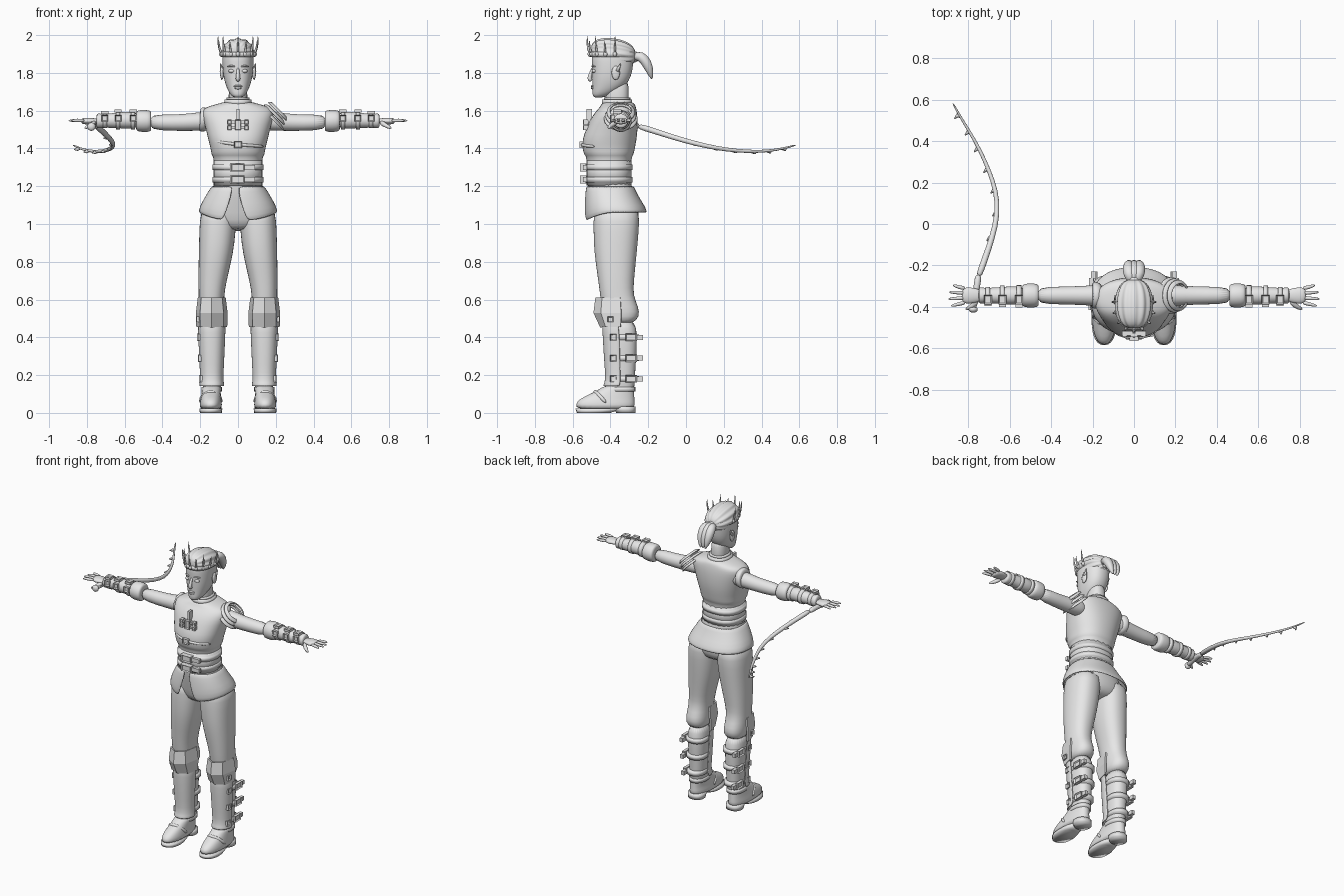
import bpy, bmesh, math
from mathutils import Vector, Matrix

if "Cube" in bpy.data.objects:
    bpy.data.objects.remove(bpy.data.objects["Cube"], do_unlink=True)

clay = bpy.data.materials.new("plain_grey")
clay.use_nodes = True
clay.diffuse_color = (0.8, 0.8, 0.8, 1)
clay.node_tree.nodes["Principled BSDF"].inputs["Base Color"].default_value = clay.diffuse_color
ARM_Y = -.345
FULL = 2 * math.pi


def finish(name, bm, smooth=True, level=0, thick=0):
    """Turn a bmesh into a named object with the shared material."""
    bmesh.ops.recalc_face_normals(bm, faces=bm.faces)
    mesh = bpy.data.meshes.new(name)
    bm.to_mesh(mesh)
    bm.free()
    mesh.materials.append(clay)
    mesh.polygons.foreach_set("use_smooth", [smooth] * len(mesh.polygons))
    obj = bpy.data.objects.new(name, mesh)
    bpy.context.scene.collection.objects.link(obj)
    if thick:
        solid = obj.modifiers.new("thickness", 'SOLIDIFY')
        solid.thickness, solid.offset = thick, 0
    if level:
        obj.modifiers.new("rounding", 'SUBSURF').levels = level
    return obj


def skin(name, rings, wrap=True, cap=True, **style):
    """Bridge a sequence of point rings."""
    bm = bmesh.new()
    rows = [[bm.verts.new(p) for p in ring] for ring in rings]
    count = len(rows[0])
    for low, high in zip(rows, rows[1:]):
        for i in range(count if wrap else count - 1):
            j = (i + 1) % count
            bm.faces.new((low[i], low[j], high[j], high[i]))
    if wrap and cap:
        bm.faces.new(rows[0])
        bm.faces.new(rows[-1])
    return finish(name, bm, **style)


def oval(z, x, half, front, back, start=0, end=FULL, n=24, power=2.3):
    """Horizontal superellipse; angle zero faces the front."""
    mid, depth = (front + back) / 2, (back - front) / 2
    bend = lambda t: math.copysign(abs(t) ** (2 / power), t)
    closed = end - start >= FULL
    angles = [start + (end - start) * i / n for i in range(n if closed else n + 1)]
    return [Vector((x + half * bend(math.sin(a)), mid - depth * bend(math.cos(a)), z)) for a in angles]


def loft(name, rows, side=1, level=1):
    return skin(name, [oval(z, x * side, h, f, b) for z, x, h, f, b in rows], level=level)


def band(name, z, x, half, front, back, height):
    loft(name, [(z - height / 2, x, half, front, back), (z + height / 2, x, half, front, back)], level=0)


def tube(name, path, radii, n=12, level=1, ref=(0, 0, 1)):
    """Round tube of changing radius along a path."""
    path = [Vector(p) for p in path]
    rings = []
    for i, (p, r) in enumerate(zip(path, radii)):
        t = (path[min(i + 1, len(path) - 1)] - path[max(i - 1, 0)]).normalized()
        u = t.cross(Vector(ref)).normalized()
        v = u.cross(t)
        rings.append([p + r * (u * math.cos(FULL * k / n) + v * math.sin(FULL * k / n)) for k in range(n)])
    return skin(name, rings, level=level)


def limb(name, side, spans, level=1):
    """Tube along the arm from (x, z, radius) rows."""
    return tube(name, [(side * x, ARM_Y, z) for x, z, r in spans], [r for x, z, r in spans], n=20, level=level)


def ball(name, loc, size):
    bm = bmesh.new()
    bmesh.ops.create_uvsphere(bm, u_segments=16, v_segments=10, radius=1,
                              matrix=Matrix.Translation(loc) @ Matrix.Diagonal((*size, 1)))
    return finish(name, bm)


def box(name, loc, size, facing=None):
    """Small block; with a facing, that face is sunk like a buckle frame."""
    bm = bmesh.new()
    bmesh.ops.create_cube(bm, size=1, matrix=Matrix.Translation(loc) @ Matrix.Diagonal((*size, 1)))
    if facing:
        way = Vector(facing)
        bm.normal_update()
        face = max(bm.faces, key=lambda f: f.normal.dot(way))
        bmesh.ops.inset_region(bm, faces=[face], thickness=min(s for s in size if s > .02) * .22)
        bmesh.ops.translate(bm, verts=face.verts, vec=way * -.008)
    return finish(name, bm, smooth=False)


# Torso: hips, waist, vest with a stepped lower edge, shoulders
loft("torso", [(.96, 0, .1, -.46, -.28), (1.02, 0, .185, -.485, -.25), (1.1, 0, .175, -.5, -.25),
               (1.18, 0, .132, -.52, -.285), (1.25, 0, .124, -.52, -.295), (1.32, 0, .128, -.525, -.29),
               (1.36, 0, .132, -.53, -.285), (1.365, 0, .142, -.54, -.277), (1.4, 0, .145, -.55, -.27),
               (1.45, 0, .16, -.55, -.26), (1.5, 0, .17, -.53, -.255), (1.56, 0, .188, -.505, -.255),
               (1.6, 0, .192, -.475, -.26), (1.62, 0, .17, -.455, -.265), (1.635, 0, .11, -.45, -.27),
               (1.65, 0, .065, -.43, -.29)])
band("collar", 1.645, 0, .072, -.445, -.285, .03)
band("collar_rim", 1.665, 0, .062, -.435, -.295, .012)
band("lower_corset", 1.27, 0, .13, -.527, -.289, .13)
for z in (1.235, 1.3):
    band("waist_belt", z, 0, .135, -.534, -.284, .03)
    box("belt_buckle", (0, -.543, z), (.07, .035, .042), (0, -1, 0))
    box("belt_end", (.055, -.535, z), (.07, .02, .026))
    box("belt_loop", (-.035, -.54, z), (.014, .03, .042))
box("chest_placket", (0, -.513, 1.56), (.016, .03, .1))
for z in (1.51, 1.54):
    box("chest_strap", (0, -.527, z), (.115, .02, .014))
    for x in (-.045, .045):
        box("strap_stud", (x, -.53, z), (.022, .024, .024), (0, -1, 0))
box("chest_clasp", (0, -.532, 1.525), (.034, .026, .055), (0, -1, 0))
box("bust_buckle", (0, -.552, 1.42), (.042, .025, .034), (0, -1, 0))
tube("bust_strap", [(-.13, -.485, 1.44), (-.075, -.54, 1.43), (0, -.552, 1.42), (.075, -.545, 1.415), (.14, -.48, 1.41)],
     [.009] * 5, n=8)

# Flared jacket skirt with an open front and pointed flaps
skirt = []
for k, (z, half, front, back, gap) in enumerate([(1.2, .135, -.525, -.28, 0), (1.15, .165, -.53, -.26, .02),
                                                (1.09, .2, -.535, -.22, .1), (1.06, .204, -.53, -.21, .2)]):
    ring = oval(z, 0, half, front, back, gap, FULL - gap, n=40)
    for p in ring:
        toward_front = max(0, (-.37 - p.y) / .16)
        p.z -= .045 * toward_front ** 2 * (k / 3) ** 2
    skirt.append(ring)
skin("jacket_skirt", skirt, wrap=False, level=1, thick=.01)

# Head, neck and face
loft("neck", [(1.6, 0, .055, -.43, -.3), (1.68, 0, .048, -.425, -.305), (1.78, 0, .05, -.43, -.3)])
loft("head", [(1.668, 0, .022, -.488, -.44), (1.685, 0, .042, -.497, -.4), (1.72, 0, .06, -.495, -.33),
              (1.76, 0, .073, -.497, -.3), (1.8, 0, .08, -.498, -.285), (1.84, 0, .083, -.498, -.28),
              (1.88, 0, .084, -.502, -.275), (1.92, 0, .08, -.49, -.28), (1.95, 0, .06, -.46, -.3)])
tube("nose", [(0, -.492, 1.83), (0, -.505, 1.795), (0, -.514, 1.77), (0, -.5, 1.756)], [.007, .009, .014, .011], ref=(1, 0, 0))
ball("upper_lip", (0, -.495, 1.73), (.023, .009, .006))
ball("lower_lip", (0, -.494, 1.72), (.019, .01, .007))
for side in (-1, 1):
    ball("eye", (side * .034, -.486, 1.81), (.017, .012, .01))
    tube("eyebrow", [(side * .015, -.498, 1.832), (side * .036, -.497, 1.84), (side * .06, -.478, 1.832)], [.005, .006, .003], n=8)
    ball("ear", (side * .085, -.372, 1.8), (.01, .022, .037))
    tube("ear_tip", [(side * .085, -.365, 1.81), (side * .092, -.345, 1.85)], [.012, .002], n=8, level=0, ref=(0, 1, 0))

# Swept-back ridged hair and ponytail
hair = []
for k in range(1, 16):
    v = math.pi * k / 16
    ring = []
    for i in range(96):
        u = FULL * i / 96
        r = math.sin(v) ** .7 * (1 + .04 * math.cos(12 * u))
        y = -.385 - .118 * math.cos(v)
        ring.append((.088 * r * math.cos(u), y, 1.905 + .075 * r * math.sin(u) - .12 * (y + .385)))
    hair.append(ring)
skin("hair", hair)
ball("hair_knot", (0, -.275, 1.885), (.03, .03, .03))
for x in (-.025, 0, .025):
    tube("ponytail_lock", [(x * .4, -.285, 1.885), (x, -.24, 1.895), (x * 1.1, -.205, 1.85), (x, -.188, 1.8), (x * .6, -.18, 1.765)],
         [.018, .03, .03, .018, .004], ref=(1, 0, 0))

# Spiked headband
loft("headband", [(1.885, 0, .089, -.51, -.27), (1.91, 0, .092, -.512, -.268)], level=0)
for k in range(-4, 5):
    a = k * .42
    out = Vector((math.sin(a), -math.cos(a), 0))
    root = Vector((0, -.39, 1.9)) + out * Vector((.09, .12, 0)).length * .6
    root.x, root.y = .09 * out.x, -.39 + .12 * out.y
    tip = root + Vector((out.x * .016, out.y * .012, .1 if k % 2 == 0 else .075))
    tube("crown_spike", [root, (root + tip) / 2 + out * .008, tip], [.008, .006, .001], n=8, ref=(.3, 1, 0))
    ball("crown_bead", root, (.011, .011, .014))

for side in (-1, 1):
    # Arms, bracers and hands
    limb("upper_arm", side, [(.1, 1.545, .045), (.17, 1.545, .052), (.24, 1.54, .047), (.34, 1.535, .043), (.48, 1.54, .042)])
    limb("elbow_cuff", side, [(.46, 1.545, .045), (.462, 1.545, .057), (.5, 1.545, .06), (.535, 1.547, .056), (.54, 1.547, .045)])
    limb("bracer", side, [(.52, 1.548, .046), (.6, 1.55, .045), (.68, 1.547, .038), (.72, 1.546, .036), (.745, 1.546, .042), (.75, 1.546, .028)])
    for x, r in ((.555, .05), (.635, .048), (.705, .042)):
        limb("bracer_strap", side, [(x - .011, 1.549, r), (x + .011, 1.549, r)], level=0)
        box("bracer_buckle", (side * x, ARM_Y - .02, 1.549 + r), (.038, .045, .016), (0, 0, 1))
        box("bracer_clasp", (side * x, ARM_Y - r, 1.56), (.034, .016, .034), (0, -1, 0))
    tube("palm", [(side * x, ARM_Y, 1.545) for x in (.73, .76, .79, .82, .83)],
         [.026, .034, .042, .04, .025]).data.transform(
        Matrix.Translation((0, 0, 1.545)) @ Matrix.Diagonal((1, 1, .45, 1)) @ Matrix.Translation((0, 0, -1.545)))
    for k, reach in enumerate((.875, .896, .9, .885)):
        y = ARM_Y + .033 - .022 * k
        spread = (1.5 - k) * .012
        tube("finger", [(side * .81, y, 1.546), (side * .85, y + spread * .5, 1.55), (side * reach, y + spread, 1.546)],
             [.011, .01, .006], n=8)
    tube("thumb", [(side * .755, ARM_Y - .02, 1.54), (side * .775, ARM_Y - .05, 1.525), (side * .815, ARM_Y - .068, 1.505)],
         [.015, .014, .008], n=8)

    # Trousers bloused over the boots
    loft("trouser_leg", [(1.1, .1, .09, -.49, -.25), (1.02, .106, .098, -.49, -.245), (.9, .112, .095, -.49, -.255),
                         (.8, .122, .087, -.48, -.265), (.7, .135, .075, -.465, -.275), (.62, .141, .067, -.455, -.28),
                         (.56, .141, .068, -.445, -.25), (.51, .14, .068, -.43, -.245), (.47, .14, .055, -.41, -.28)], side)
    # Boots and shoes
    loft("boot_shaft", [(.5, .14, .057, -.42, -.265), (.4, .139, .06, -.42, -.258), (.3, .138, .057, -.42, -.262),
                        (.18, .137, .049, -.41, -.272), (.08, .14, .05, -.42, -.272)], side)
    loft("shoe", [(.015, .144, .058, -.583, -.272), (.045, .144, .06, -.585, -.27), (.07, .144, .055, -.57, -.272),
                  (.095, .143, .052, -.52, -.273), (.12, .141, .05, -.465, -.275), (.15, .14, .05, -.43, -.275)], side)
    loft("shoe_sole", [(0, .144, .058, -.578, -.4), (.022, .144, .061, -.585, -.34)], side, level=0)
    loft("shoe_heel", [(0, .142, .052, -.37, -.268), (.035, .142, .054, -.385, -.267)], side, level=0)
    tube("instep_strap", [(side * (.144 + x), y, z) for x, y, z in
                          ((-.058, -.42, .05), (-.045, -.465, .1), (0, -.49, .118), (.045, -.465, .1), (.058, -.42, .05))],
         [.011] * 5, n=8, ref=(0, 1, 0))
    band("ankle_cuff", .125, side * .14, .054, -.425, -.268, .025)

    # Shin and faceted knee guards
    quarter = math.pi / 2
    shin = [(.475, .07, -.44, -.27), (.38, .066, -.435, -.265), (.25, .06, -.427, -.27), (.17, .056, -.42, -.27), (.14, .064, -.437, -.262)]
    skin("shin_guard", [oval(z, side * .139, h, f, b, -quarter, quarter, n=16) for z, h, f, b in shin],
         wrap=False, level=1, thick=.01)
    knee = [(.61, .069, -.475, -.22), (.53, .079, -.485, -.2), (.455, .077, -.45, -.24)]
    skin("knee_guard", [oval(z, side * .139, h, f, b, -quarter, quarter, n=4) for z, h, f, b in knee],
         wrap=False, smooth=False, thick=.01)
    box("knee_stud", (side * .212, -.4, .495), (.016, .03, .03), (side, 0, 0))
    for z, half in ((.4, .066), (.29, .063), (.18, .056)):
        band("calf_strap", z, side * .138, half, -.39, -.25, .028)
        box("calf_buckle", (side * (.14 + half), -.29, z), (.02, .06, .04), (side, 0, 0))
        box("strap_end", (side * (.13 + half), -.245, z), (.022, .034, .026))
        box("guard_stud", (side * (.138 + half), -.385, z), (.016, .034, .034), (side, 0, 0))

# Layered tilted plates on the left shoulder, plain vest cap on the right
tilt = Matrix.Rotation(math.radians(45), 4, 'Y')
for k in range(3):
    place = Matrix.Translation((.182 + .017 * k, ARM_Y, 1.56 + .017 * k)) @ tilt
    rings = [[place @ Vector((r * math.cos(FULL * i / 32), r * math.sin(FULL * i / 32), h)) for i in range(32)]
             for r, h in ((.09 - .007 * k, -.006), (.075 - .007 * k, .006), (.056, .009))]
    skin("shoulder_plate", rings, cap=False, level=1, thick=.008)
limb("vest_armhole", -1, [(.15, 1.55, .06), (.185, 1.553, .066), (.2, 1.555, .064), (.202, 1.555, .05)])

# Whip: handle, lash and small barbs
tube("whip_handle", [(-.775, -.415, 1.517), (-.768, -.36, 1.522), (-.758, -.3, 1.525), (-.75, -.24, 1.515)], [.017, .015, .016, .018])
ball("whip_pommel", (-.776, -.412, 1.515), (.022, .016, .022))
lash = [(-.752, -.26, 1.52), (-.72, -.17, 1.493), (-.685, -.07, 1.46), (-.656, .05, 1.425), (-.665, .16, 1.402),
        (-.7, .26, 1.388), (-.745, .36, 1.383), (-.79, .44, 1.387), (-.84, .52, 1.4), (-.877, .588, 1.42)]
tube("whip_lash", lash, [.017 - .0014 * k for k in range(len(lash))])
for x, y, z in lash[2:-1]:
    tube("whip_barb", [(x, y, z), (x - .012, y + .004, z - .004), (x - .026, y - .012, z - .006)], [.009, .01, .003], n=6, level=0)
